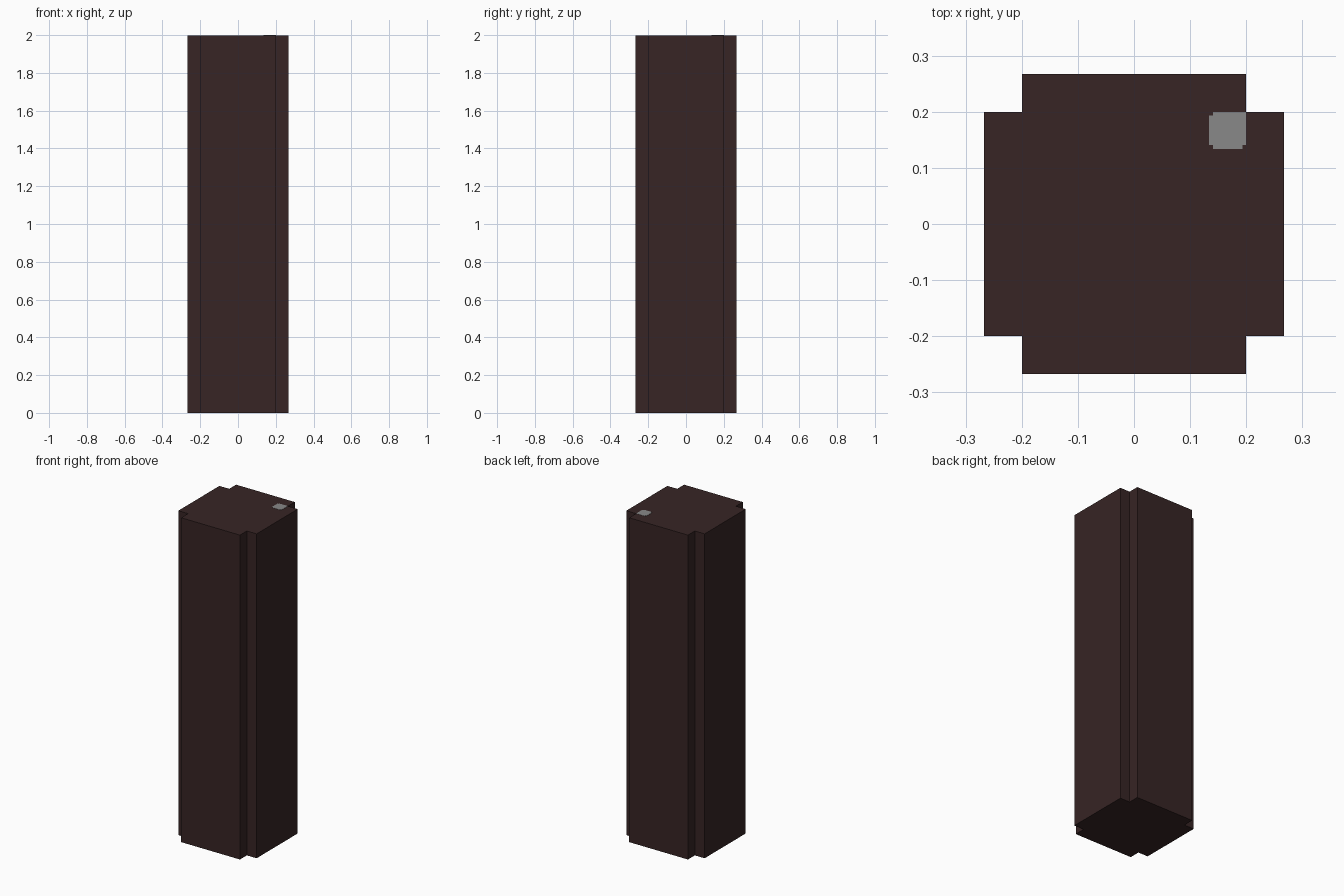
import bpy
import bmesh

cube = bpy.data.objects.get("Cube")
if cube:
    bpy.data.objects.remove(cube, do_unlink=True)


def material(name, colour):
    mat = bpy.data.materials.new(name)
    mat.use_nodes = True
    mat.diffuse_color = colour
    mat.node_tree.nodes["Principled BSDF"].inputs["Base Color"].default_value = colour
    return mat


def notched_square(cx, cy, half, notch, keep_corner=False):
    """Square outline with a square notch cut from each corner, counterclockwise."""
    inner = half - notch
    points = []
    for sx, sy in ((1, 1), (-1, 1), (-1, -1), (1, -1)):
        if keep_corner and (sx, sy) == (1, 1):
            corner = [(half, half)]
        else:
            corner = [(half, inner), (inner, inner), (inner, half)]
            if sx * sy < 0:
                corner.reverse()
        points += [(cx + sx * x, cy + sy * y) for x, y in corner]
    return points


def prism(name, outline, bottom, top, mat):
    bm = bmesh.new()
    base = bm.faces.new([bm.verts.new((x, y, bottom)) for x, y in outline])
    side = bmesh.ops.extrude_face_region(bm, geom=[base], use_keep_orig=True)
    verts = [v for v in side["geom"] if isinstance(v, bmesh.types.BMVert)]
    bmesh.ops.translate(bm, verts=verts, vec=(0, 0, top - bottom))
    bmesh.ops.recalc_face_normals(bm, faces=bm.faces)
    mesh = bpy.data.meshes.new(name)
    bm.to_mesh(mesh)
    bm.free()
    mesh.materials.append(mat)
    obj = bpy.data.objects.new(name, mesh)
    bpy.context.collection.objects.link(obj)
    return obj


dark_brown = material("dark brown", (0.038, 0.018, 0.018, 1))
grey = material("grey", (0.25, 0.25, 0.25, 1))

# Cross-shaped column
prism("column", notched_square(0, 0, 0.267, 0.067), 0, 1.999, dark_brown)

# Small grey patch near one corner of the top
prism("top_patch", notched_square(0.167, 0.167, 0.033, 0.007, True), 1.999, 2, grey)
